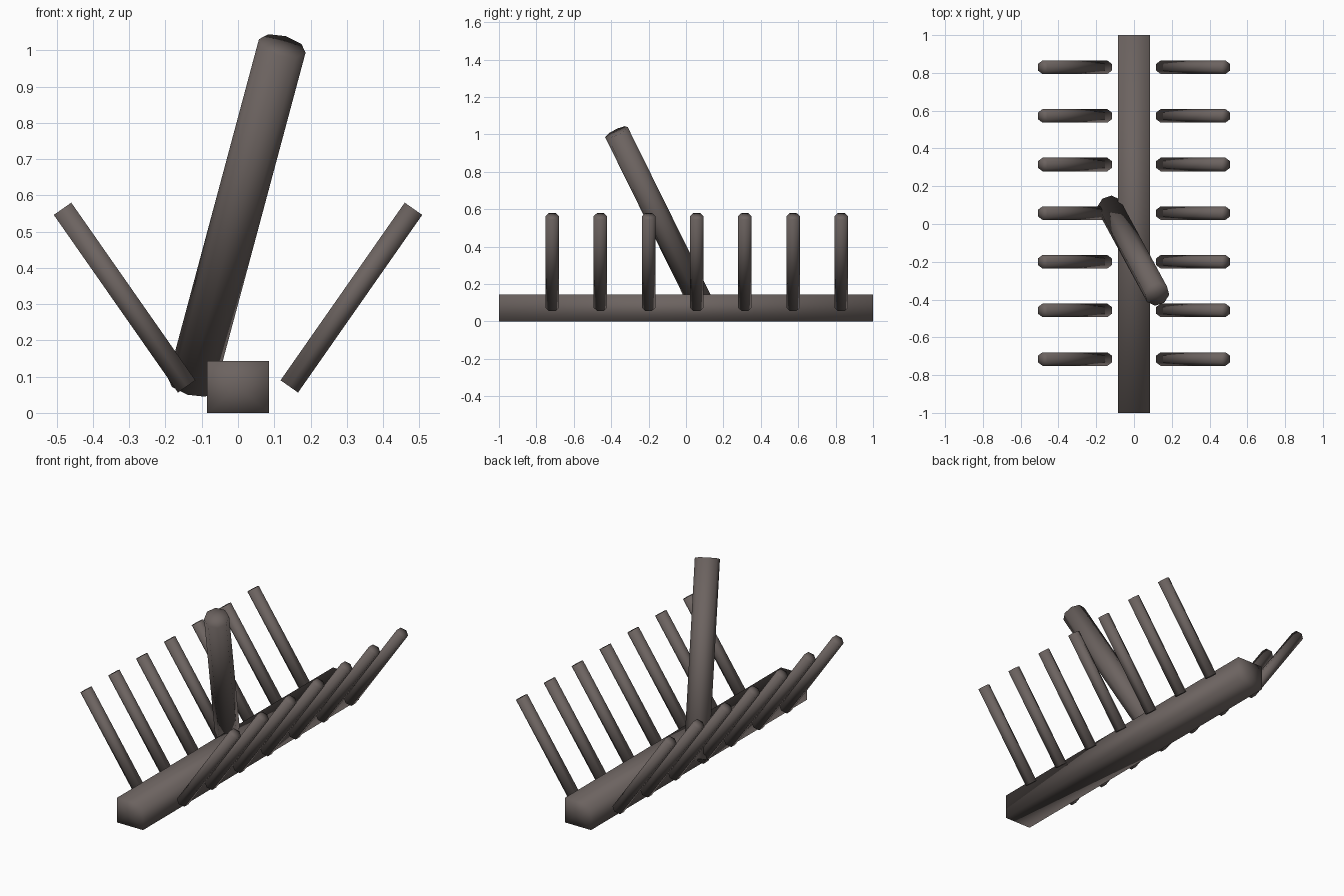
import bpy
import bmesh
from math import cos, sin, pi
from mathutils import Vector

cube = bpy.data.objects.get("Cube")
if cube:
    bpy.data.objects.remove(cube, do_unlink=True)

wood = bpy.data.materials.new("dark_grey_brown")
wood.use_nodes = True
colour = (0.15, 0.125, 0.117, 1)
wood.diffuse_color = colour
wood.node_tree.nodes["Principled BSDF"].inputs["Base Color"].default_value = colour


def prism(name, start, end, sides, width, depth, ref, turn=0.0):
    """Smooth bar from start to end with fan caps; ref sets the width direction."""
    start, end = Vector(start), Vector(end)
    axis = (end - start).normalized()
    ref = Vector(ref)
    u = (ref - axis * ref.dot(axis)).normalized()
    v = axis.cross(u)
    bm = bmesh.new()
    rings, centres = [], []
    for c in (start, end):
        angles = [turn + 2 * pi * i / sides for i in range(sides)]
        rings.append([bm.verts.new(c + u * width * cos(a) + v * depth * sin(a)) for a in angles])
        centres.append(bm.verts.new(c))
    low, high = rings
    for i in range(sides):
        j = (i + 1) % sides
        bm.faces.new((low[i], low[j], high[j], high[i]))
        bm.faces.new((low[j], low[i], centres[0]))
        bm.faces.new((high[i], high[j], centres[1]))
    for f in bm.faces:
        f.smooth = True
    bmesh.ops.recalc_face_normals(bm, faces=bm.faces)
    mesh = bpy.data.meshes.new(name)
    bm.to_mesh(mesh)
    bm.free()
    mesh.materials.append(wood)
    obj = bpy.data.objects.new(name, mesh)
    bpy.context.collection.objects.link(obj)
    return obj


# Long square beam lying front to back
half_w, half_h = 0.085, 0.0715
prism("beam", (0, -1, half_h), (0, 1, half_h), 4,
      half_w * 2 ** 0.5, half_h * 2 ** 0.5, (1, 0, 0), pi / 4)

# Slanted tines, seven on each side
for side, label in ((1, "left"), (-1, "right")):
    for i in range(7):
        y = -0.715 + 0.2575 * i
        prism(f"{label}_tine_{i + 1}", (side * 0.1415, y, 0.073),
              (side * 0.484, y, 0.563), 6, 0.036, 0.034, (0, 1, 0))

# Thick leaning handle
prism("handle", (-0.129, 0.09, 0.077), (0.122, -0.372, 1.012), 8,
      0.067, 0.067, (-0.062, 0.003, 0.018))
